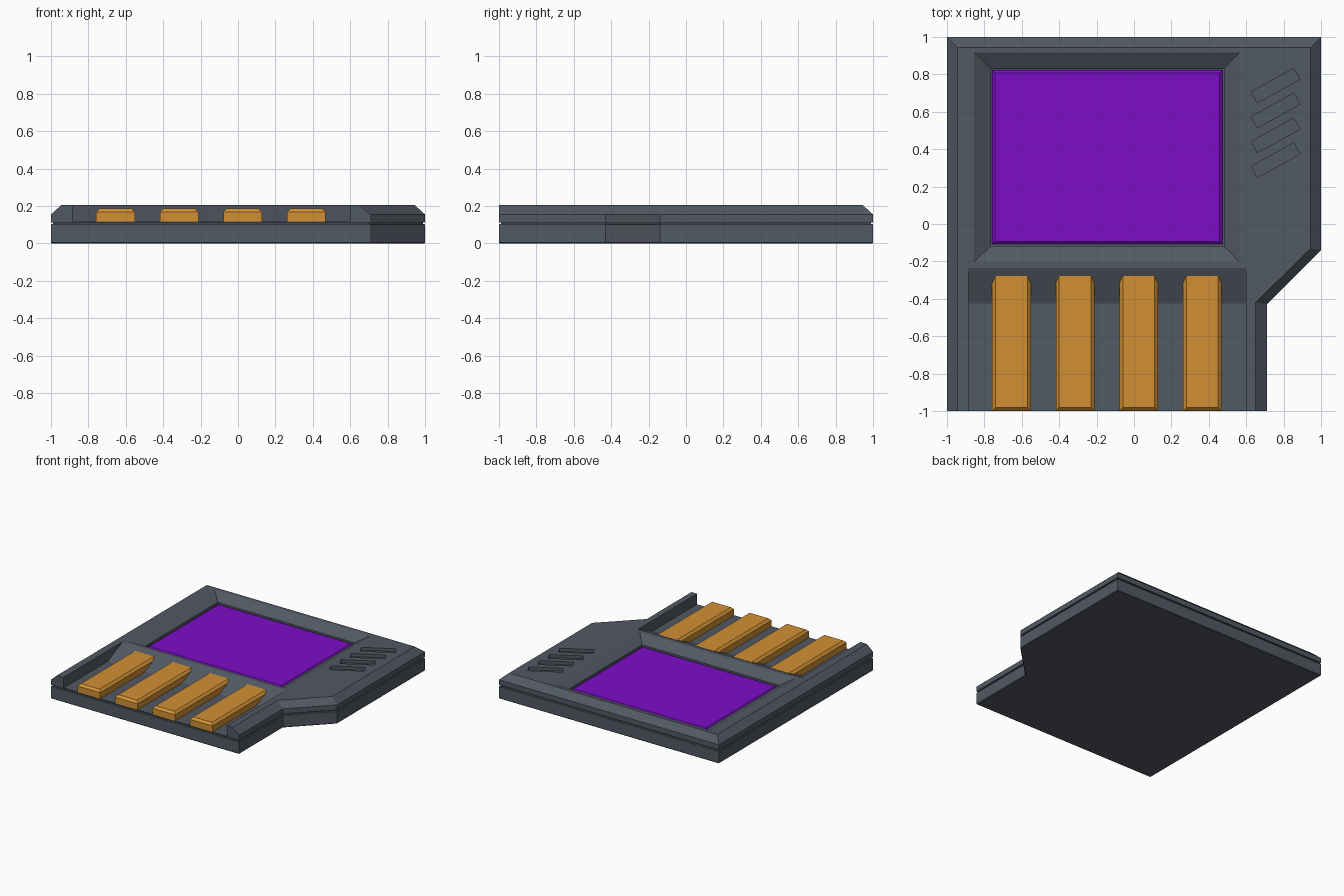
import bpy, bmesh, math
from mathutils import Matrix

if "Cube" in bpy.data.objects:
    bpy.data.objects.remove(bpy.data.objects["Cube"])


def material(name, rgb):
    m = bpy.data.materials.new(name)
    m.diffuse_color = (*rgb, 1)
    m.use_nodes = True
    m.node_tree.nodes["Principled BSDF"].inputs["Base Color"].default_value = m.diffuse_color
    return m


CASE = material("dark_grey", (0.085, 0.1, 0.125))
GOLD = material("gold", (0.64, 0.28, 0.035))
PURPLE = material("purple", (0.2, 0.004, 0.57))


def loft(name, loops, mat=None):
    """Solid made by joining matching loops of points, capped at both ends."""
    bm = bmesh.new()
    rings = [[bm.verts.new(p) for p in loop] for loop in loops]
    n = len(rings[0])
    for a, b in zip(rings, rings[1:]):
        for i in range(n):
            j = (i + 1) % n
            bm.faces.new((a[i], a[j], b[j], b[i]))
    bm.faces.new(rings[0][::-1])
    bm.faces.new(rings[-1])
    bmesh.ops.recalc_face_normals(bm, faces=bm.faces[:])
    me = bpy.data.meshes.new(name)
    bm.to_mesh(me)
    bm.free()
    ob = bpy.data.objects.new(name, me)
    bpy.context.collection.objects.link(ob)
    if mat:
        me.materials.append(mat)
    return ob


def at(points, z):
    return [(x, y, z) for x, y in points]


def rect(x0, x1, y0, y1):
    return [(x0, y0), (x1, y0), (x1, y1), (x0, y1)]


def cut(ob, cutter):
    mod = ob.modifiers.new("cut", 'BOOLEAN')
    mod.operation = 'DIFFERENCE'
    mod.solver = 'EXACT'
    mod.object = cutter
    bpy.context.view_layer.objects.active = ob
    bpy.ops.object.modifier_apply(modifier=mod.name)
    bpy.data.objects.remove(cutter)


# Notched outline, its chamfered top edge, and the recessed seam
outline = [(-1, -1), (0.71, -1), (0.71, -0.43), (1, -0.14), (1, 1), (-1, 1)]
top = [(-0.945, -1), (0.65, -1), (0.65, -0.42), (0.945, -0.13), (0.945, 0.945), (-0.945, 0.945)]
d = 0.012
seam = [(-1 + d, -1 + d), (0.71 - d, -1 + d), (0.71 - d, -0.425), (1 - d, -0.135), (1 - d, 1 - d), (-1 + d, 1 - d)]
lip = [(-0.995, -0.995), (0.705, -0.995), (0.705, -0.428), (0.995, -0.138), (0.995, 0.995), (-0.995, 0.995)]

# Lower case half and seam
loft("lower_case", [at(lip, 0), at(outline, 0.005), at(outline, 0.1), at(lip, 0.105)], CASE)
loft("seam", [at(seam, 0.1), at(seam, 0.117)], CASE)

# Upper case half
upper = loft("upper_case", [at(outline, 0.113), at(outline, 0.155), at(top, 0.205)], CASE)

# Contact bay with sloped back wall
bay = [(-1.1, 0.118), (-0.425, 0.118), (-0.235, 0.205), (-0.135, 0.251), (-1.1, 0.251)]
cut(upper, loft("bay_cutter", [[(x, y, z) for y, z in bay] for x in (-0.885, 0.6)]))

# Screen recess with sloped bezel
inner = rect(-0.765, 0.48, -0.117, 0.83)
outer = rect(-0.855, 0.563, -0.203, 0.916)
over = rect(-0.873, 0.58, -0.22, 0.933)
cut(upper, loft("screen_cutter", [at(inner, 0.125), at(inner, 0.155), at(outer, 0.205), at(over, 0.215)]))

# Slanted grip slots
for i in range(4):
    slot = loft("slot_cutter", [at(rect(-0.13, 0.13, -0.034, 0.034), z) for z in (-0.025, 0.025)])
    slot.data.transform(Matrix.Translation((0.757, 0.74 - 0.133 * i, 0.205)) @ Matrix.Rotation(math.radians(29), 4, 'Z'))
    cut(upper, slot)

# Screen
loft("screen", [at(rect(-0.758, 0.473, -0.108, 0.823), 0.12),
                at(rect(-0.758, 0.473, -0.108, 0.823), 0.14),
                at(rect(-0.743, 0.458, -0.093, 0.808), 0.152)], PURPLE)

# Gold contacts
for i in range(4):
    x = -0.655 + 0.34 * i
    foot = rect(x - 0.103, x + 0.103, -1, -0.26)
    loft("contact_%d" % (i + 1), [at(foot, 0.115), at(foot, 0.168),
                                  at(rect(x - 0.085, x + 0.085, -0.982, -0.278), 0.186)], GOLD)
